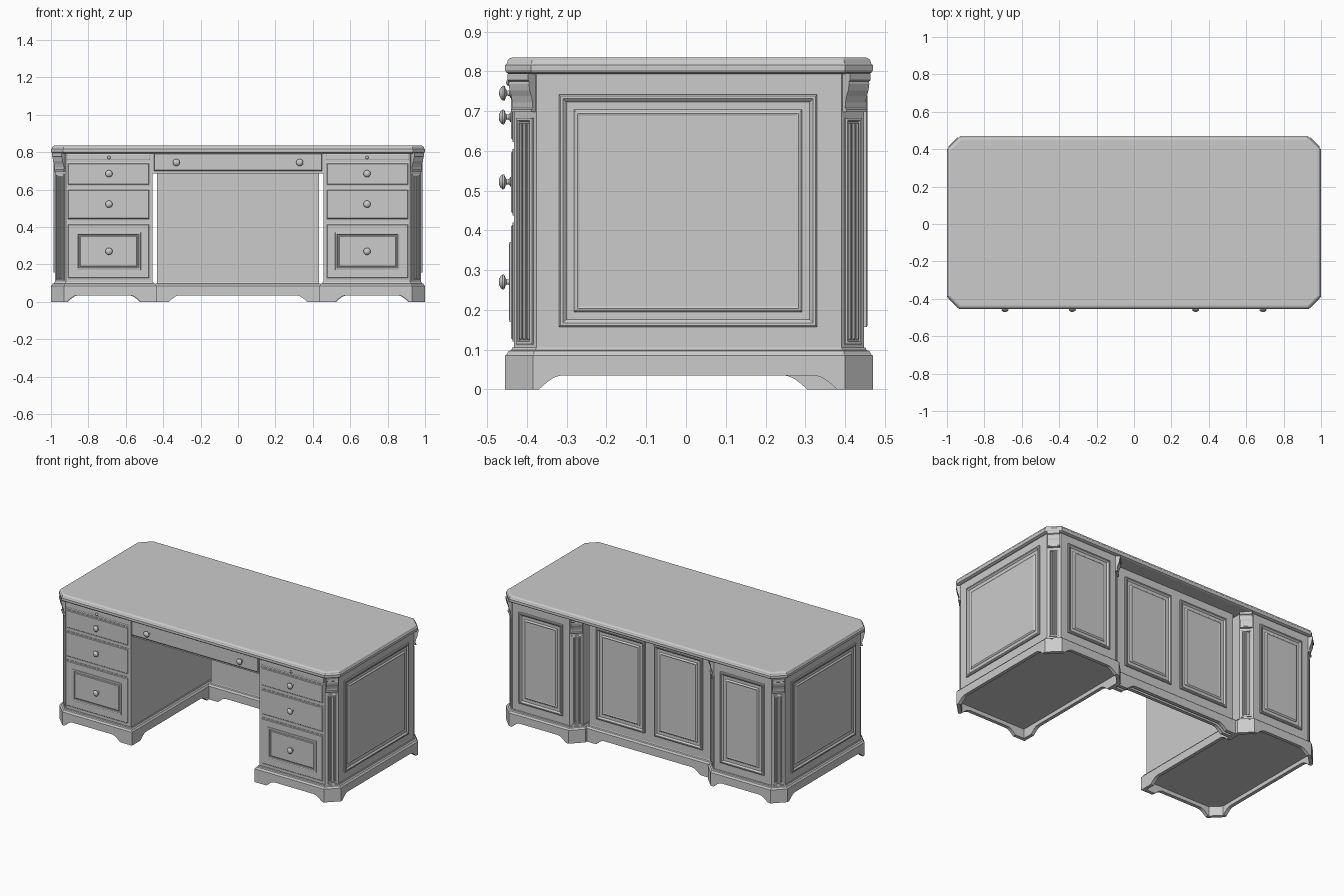
import bpy, math
from mathutils import Vector

if "Cube" in bpy.data.objects:
    bpy.data.objects.remove(bpy.data.objects["Cube"])


def add(name, verts, faces, mirror=False, smooth=False):
    me = bpy.data.meshes.new(name)
    me.from_pydata([tuple(v) for v in verts], [], faces)
    me.update()
    ob = bpy.data.objects.new(name, me)
    bpy.context.collection.objects.link(ob)
    if smooth:
        bpy.ops.object.select_all(action='DESELECT')
        ob.select_set(True)
        bpy.context.view_layer.objects.active = ob
        bpy.ops.object.shade_smooth_by_angle(angle=math.radians(35))
    if mirror:
        ob.modifiers.new("mirror", 'MIRROR').use_mirror_merge = False
    return ob


def skin(name, loops, start=True, end=True, closed=False, **kw):
    """Bridge equal-length loops, optionally capping both ends."""
    n, m = len(loops[0]), len(loops)
    faces = [(i * n + j, i * n + (j + 1) % n, (i + 1) % m * n + (j + 1) % n, (i + 1) % m * n + j)
             for i in range(m if closed else m - 1) for j in range(n)]
    if start and not closed:
        faces.append(tuple(reversed(range(n))))
    if end and not closed:
        faces.append(tuple(range((m - 1) * n, m * n)))
    return add(name, [v for l in loops for v in l], faces, **kw)


def offset(poly, d):
    """Mitred offset of a counter-clockwise outline, outward for d > 0."""
    out = []
    for i, p in enumerate(poly):
        p = Vector(p)
        a = (p - Vector(poly[i - 1])).normalized()
        b = (Vector(poly[(i + 1) % len(poly)]) - p).normalized()
        na, nb = Vector((a.y, -a.x)), Vector((b.y, -b.x))
        out.append(p + (na + nb) * d / (1 + na.dot(nb)))
    return out


def stack(name, poly, profile, **kw):
    return skin(name, [[(p[0], p[1], z) for p in offset(poly, d)] for d, z in profile], **kw)


def frame(angle):
    c, s = math.cos(angle), math.sin(angle)
    return Vector((c, s, 0)), Vector((-s, c, 0))


def relief(name, centre, angle, w, h, profile, **kw):
    """Rectangular moulding on a vertical face; profile is (inset, height)."""
    n, u = frame(angle)
    loops = []
    for d, t in profile:
        a, b = w / 2 - d, h / 2 - d
        loops.append([Vector(centre) + n * t + u * x + Vector((0, 0, z))
                      for x, z in ((-a, -b), (a, -b), (a, b), (-a, b))])
    return skin(name, loops, start=False, **kw)


def skirt(name, poly, feet, top, **kw):
    """Hollow plinth whose long edges are scooped out between the feet."""
    thick, rise, run, steps = 0.022, 0.035, 0.06, 6
    inner = offset(poly, -thick)
    outs, ins = [], []
    for i, p in enumerate(poly):
        p, q = Vector(p), Vector(poly[(i + 1) % len(poly)])
        outs.append((p, 0))
        ins.append((inner[i], 0))
        if feet[i]:
            e = (q - p).normalized()
            nrm = Vector((e.y, -e.x)) * thick
            a, b, L = feet[i][0], feet[i][1], (q - p).length
            curve = [(k / steps * run, rise * math.sin(k / steps * math.pi / 2)) for k in range(steps + 1)]
            pts = [(a + x, z) for x, z in curve] + [(L - b - x, z) for x, z in reversed(curve)]
            for x, z in pts:
                outs.append((p + e * x, z))
                ins.append((p + e * x - nrm, z))
    loops = [[(p.x, p.y, z) for p, z in outs], [(p.x, p.y, top) for p, z in outs],
             [(p.x, p.y, top) for p, z in ins], [(p.x, p.y, z) for p, z in ins]]
    return skin(name, loops, closed=True, **kw)


def knob(name, x, y, z, s=1.0):
    prof = [(.012, 0), (.012, .003), (.007, .006), (.006, .012), (.010, .015),
            (.018, .018), (.019, .022), (.015, .027), (.008, .031), (.003, .032)]
    loops = [[(x + r * s * math.cos(t), y - d * s, z + r * s * math.sin(t))
              for t in [k * math.tau / 20 for k in range(20)]] for r, d in prof]
    return skin(name, loops, mirror=True, smooth=True)


FRONT, SIDE, BACK = -math.pi / 2, 0, math.pi / 2
IN = 0.022

# desk top with clipped corners and moulded edge
top = [(-.935, -.455), (.935, -.455), (1, -.39), (1, .40), (.93, .47), (-.93, .47), (-1, .40), (-1, -.39)]
stack("desk_top", top, [(-.012, .793), (-.003, .797), (0, .803), (0, .816), (-.004, .82),
                        (-.007, .829), (-.012, .833), (-.018, .835)])

# pedestals: plinth, plinth moulding and carcass
ped = [(.435, -.455), (.93, -.455), (1, -.385), (1, .40), (.93, .47), (.505, .47), (.435, .40)]
skirt("pedestal_plinth", ped, [(.085, .015), None, (.015, .02), None, (.02, .02), None, (.095, .085)],
      .085, mirror=True)
moulding = [(-.002, .06), (0, .085), (-.004, .088), (-.008, .096), (-.016, .099), (-.018, .105), (-IN, .105)]
moulding[0] = (-.021, .06)
stack("plinth_moulding", ped, moulding, mirror=True)
body = offset(ped, -IN)
stack("pedestal_body", body, [(0, .1), (0, .795)], mirror=True)

# recessed modesty panel with its own plinth
mid = [(-.45, .325), (.45, .325), (.45, .385), (-.45, .385)]
skirt("modesty_plinth", mid, [(.08, .08), None, (.08, .08), None], .085)
stack("modesty_moulding", mid, moulding)
stack("modesty_body", mid, [(-.018, .1), (-.018, .795)])

# framed raised panels on sides and back
panel = [(0, -.002), (0, .006), (.004, .009), (.010, .009), (.015, .005), (.019, .001),
         (.038, .001), (.042, .006), (.047, .008), (.052, .006)]
relief("side_panel", (1 - IN, .005, .449), SIDE, .65, .585, panel, mirror=True)
relief("pedestal_back_panel", (.716, .47 - IN, .449), BACK, .31, .585, panel, mirror=True)
relief("modesty_back_panel", (.205, .367, .449), BACK, .345, .585, panel, mirror=True)

# fluted pilasters and corbels on every clipped corner
corbel = [(-.005, .698), (.014, .698), (.014, .704), (.009, .708), (.010, .722), (.014, .738),
          (.020, .752), (.023, .768), (.022, .774), (.027, .778), (.027, .795), (-.005, .795)]
for label, i in (("front", 1), ("back_outer", 3), ("back_inner", 5)):
    p, q = body[i], body[i + 1]
    c, e = (p + q) / 2, q - p
    ang = math.atan2(-e.x, e.y)
    n, u = frame(ang)
    c3 = Vector((c.x, c.y, 0))
    relief(label + "_pilaster", c3 + Vector((0, 0, .398)), ang, .058, .57,
           [(0, -.002), (0, .004), (.003, .006), (.007, .006), (.009, .001)], mirror=True)
    for k in (-1, 0, 1):
        relief(label + "_reed", c3 + u * k * .0135 + Vector((0, 0, .398)), ang, .009, .545,
               [(0, 0), (0, .004), (.0025, .007)], mirror=True)
    skin(label + "_corbel", [[c3 + n * d + u * s * .036 + Vector((0, 0, z)) for d, z in corbel]
                             for s in (1, -1)], mirror=True)

# pedestal drawers with lipped edges; the deep one has a raised frame
yf = -.455 + IN
lip = [(0, -.002), (0, .003), (.003, .004), (.006, .004), (.009, .007)]
bead = [(.049, .007), (.050, .011), (.055, .012), (.060, .010), (.063, .004), (.068, .004), (.072, .007)]
for label, z0, z1, kz, extra in (("lower", .12, .42, .27, bead), ("middle", .438, .605, .522, []),
                                 ("upper", .622, .745, .685, [])):
    relief(label + "_drawer", (.6925, yf, (z0 + z1) / 2), FRONT, .445, z1 - z0, lip + extra, mirror=True)
    knob(label + "_drawer_knob", .69, yf - .006, kz)

# pull-out writing slides
relief("writing_slide", (.6925, yf, .772), FRONT, .445, .03,
       [(0, -.002), (0, .004), (.003, .006)], mirror=True)
knob("slide_knob", .69, yf - .005, .772, .45)

# centre drawer: box and front
stack("centre_drawer_box", [(-.46, -.425), (.46, -.425), (.46, .1), (-.46, .1)], [(0, .685), (0, .795)])
relief("centre_drawer_front", (0, -.424, .7465), FRONT, .90, .093,
       [(0, 0), (0, .012), (.004, .015), (.008, .015)])
knob("centre_drawer_knob", .33, -.438, .745)
